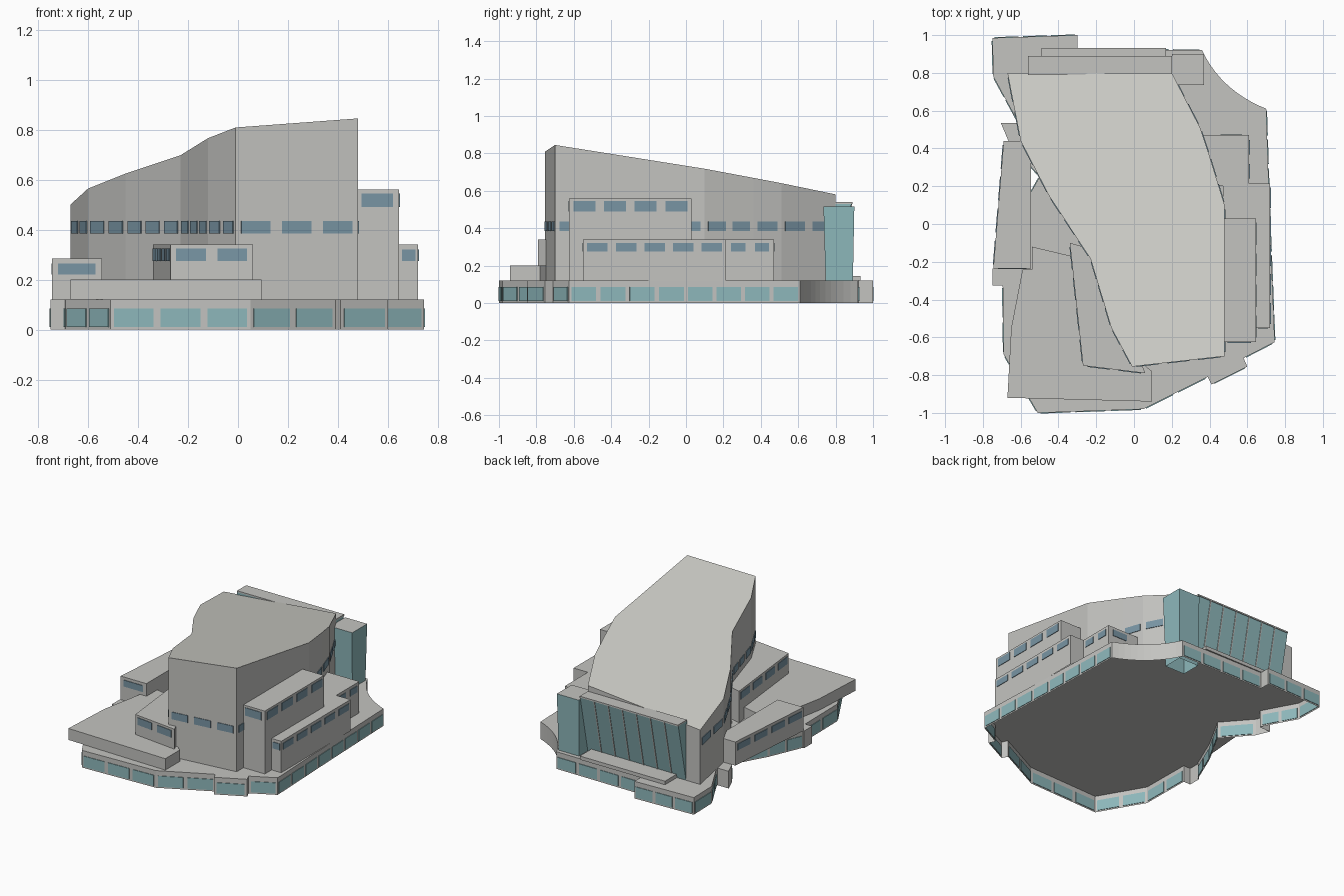
import bpy
from mathutils import Vector, geometry

old = bpy.data.objects.get("Cube")
if old:
    bpy.data.objects.remove(old, do_unlink=True)


def material(name, r, g, b):
    m = bpy.data.materials.new(name)
    m.use_nodes = True
    m.diffuse_color = (r, g, b, 1)
    m.node_tree.nodes["Principled BSDF"].inputs["Base Color"].default_value = (r, g, b, 1)
    return m


CONCRETE = material("concrete grey", .55, .55, .53)
ROOF = material("pale roof", .63, .63, .59)
GLASS = material("teal glass", .27, .48, .50)
WINDOW = material("blue window", .19, .30, .37)


def build(name, verts, faces, mats):
    mesh = bpy.data.meshes.new(name)
    mesh.from_pydata(verts, [], faces)
    for m in mats:
        mesh.materials.append(m)
    mesh.update()
    obj = bpy.data.objects.new(name, mesh)
    bpy.context.collection.objects.link(obj)
    return obj


def prism(name, outline, low, high, side=CONCRETE, cap=CONCRETE, bottom=False, top_outline=None):
    """Counter-clockwise outline raised to a height, or to a height rule."""
    height = high if callable(high) else lambda x, y: high
    n = len(outline)
    verts = [(x, y, low) for x, y in outline]
    verts += [(x, y, height(x, y)) for x, y in (top_outline or outline)]
    faces = [(i, (i + 1) % n, n + (i + 1) % n, n + i) for i in range(n)]
    faces.append(tuple(range(n, 2 * n)))
    if bottom:
        faces.append(tuple(reversed(range(n))))
    obj = build(name, verts, faces, [side, cap])
    obj.data.polygons[n].material_index = 1
    return obj


def rect(x0, x1, y0, y1):
    return [(x0, y0), (x1, y0), (x1, y1), (x0, y1)]


def window_band(name, edges, z0, z1, pitch, fill, mat, depth=.004):
    """Rows of thin plates spread along wall edges."""
    verts, faces = [], []
    for a, b in edges:
        a, b = Vector(a), Vector(b)
        run = b - a
        count = max(1, round(run.length / pitch))
        step = run / count
        out = Vector((run.y, -run.x)).normalized() * depth
        for i in range(count):
            mid = a + step * (i + .5)
            p, q = mid - step * fill / 2, mid + step * fill / 2
            k = len(verts)
            for z in (z0, z1):
                verts += [(*v, z) for v in (p - out, q - out, q + out, p + out)]
            quads = [(3, 2, 1, 0), (4, 5, 6, 7), (0, 1, 5, 4), (1, 2, 6, 5), (2, 3, 7, 6), (3, 0, 4, 7)]
            # the plate's outward side is listed second, so reverse the winding
            faces += [tuple(k + j for j in reversed(f)) for f in quads]
    obj = build(name, verts, faces, [mat])
    import bmesh
    bm = bmesh.new()
    bm.from_mesh(obj.data)
    bmesh.ops.recalc_face_normals(bm, faces=bm.faces)
    bm.to_mesh(obj.data)
    bm.free()


def edges_of(outline):
    return list(zip(outline, outline[1:] + outline[:1]))


def length(edge):
    return (Vector(edge[1]) - Vector(edge[0])).length


DECK = .12

# Ground floor with a concave rounded corner, open underneath
corner = geometry.interpolate_bezier(
    Vector((.70, .61)), Vector((.55, .67)), Vector((.43, .77)), Vector((.36, .92)), 12)
ground = [
    (-.75, .985), (-.745, .78), (-.62, .55), (-.62, .535), (-.705, .535), (-.665, .44),
    (-.5, .25), (-.64, 0), (-.74, -.235), (-.75, -.235), (-.75, -.325), (-.695, -.325),
    (-.69, -.69), (-.51, -1), (.05, -.98), (.39, -.81), (.41, -.85), (.6, -.755),
    (.58, -.71), (.745, -.625), (.72, 0),
] + [(p.x, p.y) for p in corner] + [(-.3, .925), (-.3, 1)]
prism("ground_floor", ground, 0, DECK)
window_band("ground_floor_glazing", [e for e in edges_of(ground) if length(e) > .15],
            .01, .085, .17, .85, GLASS)

# Main hall with a roof sloping down to the back
hall = [(-.67, .8), (-.6, .44), (-.45, .15), (-.23, -.185), (-.12, -.55), (-.01, -.755),
        (.48, -.7), (.48, .1), (.4, .36), (.35, .51), (.2, .8)]
prism("main_hall", hall, DECK, lambda x, y: .845 + .092 * (x - .48) - .159 * (y + .7),
      cap=ROOF, bottom=True)
window_band("main_hall_windows", edges_of(hall)[:-1], .385, .435, .15, .72, WINDOW)

# Stepped wings on the left side
tall_wing = rect(.47, .645, -.625, .03)
low_wing = rect(.47, .72, -.55, .215)
back_wing = rect(.36, .61, .2, .47)
prism("tall_wing", tall_wing, DECK, .56)
prism("low_wing", low_wing, DECK, .34)
prism("back_wing", back_wing, DECK, .34)
window_band("tall_wing_windows", edges_of(tall_wing)[:2], .49, .545, .16, .72, WINDOW)
window_band("low_wing_front_window", [((.645, -.55), (.72, -.55))], .275, .32, .1, .72, WINDOW)
window_band("low_wing_windows", [edges_of(low_wing)[1]], .275, .32, .155, .72, WINDOW)
window_band("back_wing_windows", [((.61, .215), (.61, .47)), ((.61, .47), (.42, .47))],
            .275, .32, .13, .6, WINDOW)

# Front terrace and the block standing on it
terrace = [(-.67, -.92), (.095, -.94), (.095, -.78), (0, -.7), (-.2, -.2), (-.33, -.17),
           (-.54, -.12), (-.54, -.24), (-.59, -.24), (-.65, -.55)]
prism("front_terrace", terrace, DECK, .2, bottom=True)
front_block = [(-.34, -.1), (-.27, -.75), (.06, -.79), (.04, -.74), (-.05, -.6), (-.2, -.2), (-.27, -.12)]
prism("front_block", front_block, DECK, .34)
window_band("front_block_windows", edges_of(front_block)[:2], .275, .325, .165, .72, WINDOW)

# Overhanging block on the right side
side_block = [(-.745, -.235), (-.545, -.235), (-.545, .33), (-.6, .44), (-.69, .44)]
prism("side_block", side_block, DECK, .285, bottom=True)
window_band("side_block_windows", [edges_of(side_block)[0], edges_of(side_block)[-1]],
            .22, .265, .18, .75, WINDOW)

# Leaning glass wall at the back, with mullions and a coping
X0, X1, FOOT, LEAN = -.56, .2, .8, .885
prism("glass_wall", rect(X0, X1, FOOT - .01, FOOT), DECK, .53, GLASS, GLASS,
      top_outline=rect(X0, X1, FOOT - .01, LEAN))
prism("glass_wall_coping", rect(X0, X1, FOOT - .01, LEAN + .005), .53, .54, bottom=True)
for i in range(1, 7):
    x = X0 + (X1 - X0) * i / 7
    prism(f"mullion_{i}", rect(x - .004, x + .004, FOOT - .005, FOOT + .004), DECK, .53,
          top_outline=rect(x - .004, x + .004, LEAN - .005, LEAN + .004))

# Glass stair tower, slightly flared, and the entrance step
prism("glass_tower", rect(.205, .36, .75, .89), 0, .515, GLASS, CONCRETE,
      top_outline=rect(.2, .37, .735, .9))
prism("entrance_canopy", rect(-.49, .17, .8, .932), DECK, .145, bottom=True)
